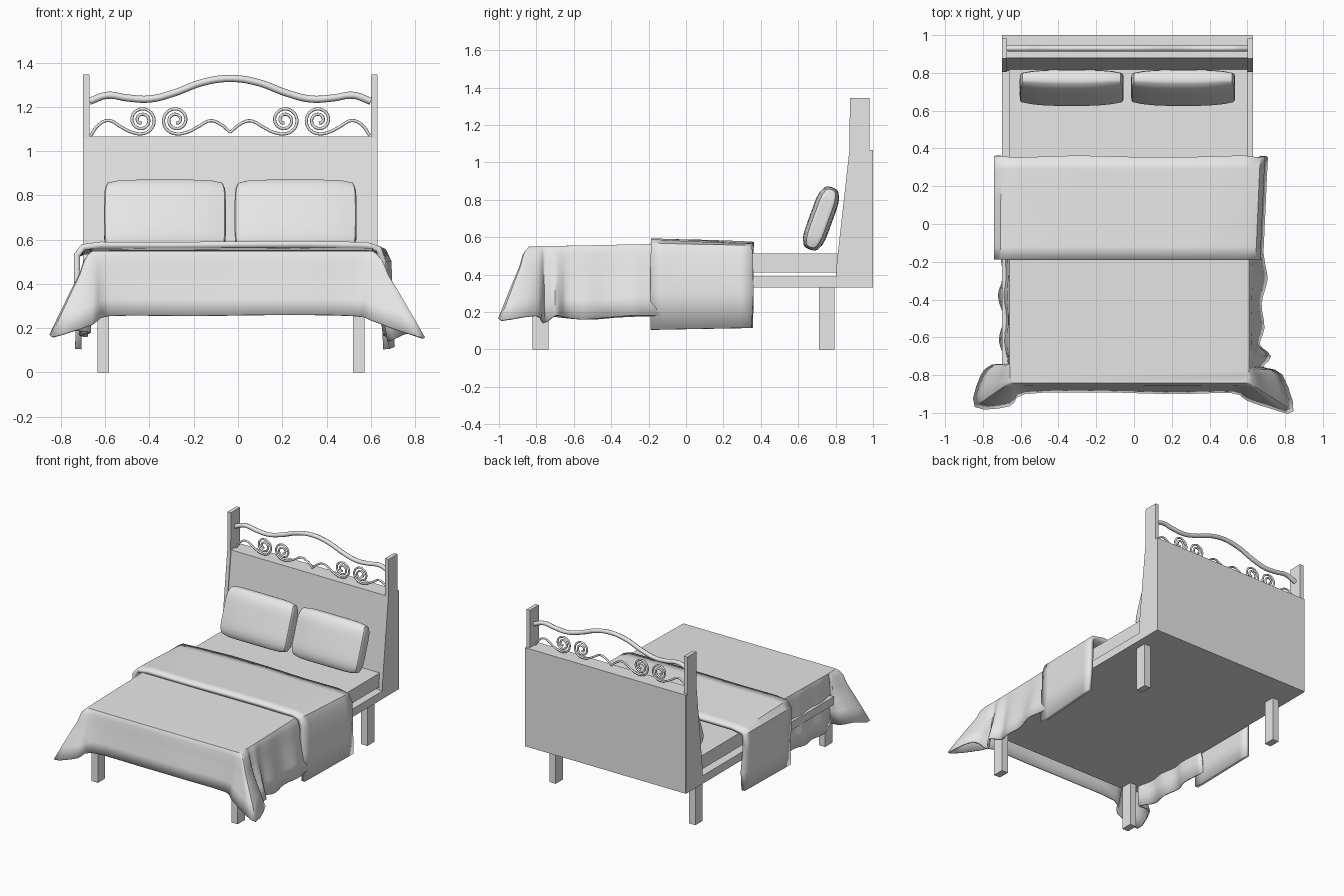
import bpy, bmesh, math
from mathutils import Matrix, Vector

if "Cube" in bpy.data.objects:
    bpy.data.objects.remove(bpy.data.objects["Cube"], do_unlink=True)

grey = bpy.data.materials.new("plain grey")
grey.use_nodes = True
grey.diffuse_color = (0.8, 0.8, 0.8, 1)
grey.node_tree.nodes["Principled BSDF"].inputs["Base Color"].default_value = (0.8, 0.8, 0.8, 1)

MID = -0.035          # centre line of the bed frame


def finish(name, bm, smooth=None, thickness=0, bevel=0):
    bmesh.ops.recalc_face_normals(bm, faces=bm.faces[:])
    mesh = bpy.data.meshes.new(name)
    bm.to_mesh(mesh)
    bm.free()
    ob = bpy.data.objects.new(name, mesh)
    bpy.context.collection.objects.link(ob)
    mesh.materials.append(grey)
    if thickness:
        mod = ob.modifiers.new("thickness", 'SOLIDIFY')
        mod.thickness, mod.offset = thickness, 0
    if bevel:
        mod = ob.modifiers.new("round", 'BEVEL')
        mod.width, mod.segments = bevel, 4
    if smooth:
        bpy.ops.object.select_all(action='DESELECT')
        bpy.context.view_layer.objects.active = ob
        ob.select_set(True)
        bpy.ops.object.shade_smooth_by_angle(angle=math.radians(smooth))
    return ob


def box(name, x0, x1, y0, y1, z0, z1):
    bm = bmesh.new()
    bmesh.ops.create_cube(bm, size=1)
    for v in bm.verts:
        v.co = (x1 if v.co.x > 0 else x0, y1 if v.co.y > 0 else y0, z1 if v.co.z > 0 else z0)
    return finish(name, bm)


def side_profile(name, x0, x1, points):
    """Closed y-z outline pulled along x."""
    bm = bmesh.new()
    face = bm.faces.new([bm.verts.new((x0, y, z)) for y, z in points])
    ext = bmesh.ops.extrude_face_region(bm, geom=[face])["geom"]
    bmesh.ops.translate(bm, vec=(x1 - x0, 0, 0),
                        verts=[g for g in ext if isinstance(g, bmesh.types.BMVert)])
    return finish(name, bm)


def tube(name, points, radius, y=0.93):
    """Round bar through x-z points."""
    cu = bpy.data.curves.new(name, 'CURVE')
    cu.dimensions = '3D'
    cu.bevel_depth, cu.bevel_resolution, cu.resolution_u = radius, 2, 5
    cu.use_fill_caps = True
    sp = cu.splines.new('BEZIER')
    sp.bezier_points.add(len(points) - 1)
    for bp, (x, z) in zip(sp.bezier_points, points):
        bp.co = (x, y, z)
        bp.handle_left_type = bp.handle_right_type = 'AUTO'
    cu.materials.append(grey)
    ob = bpy.data.objects.new(name, cu)
    bpy.context.collection.objects.link(ob)


def mirrored(points):
    return [(2 * MID - x, z) for x, z in points]


# Frame, mattress and legs
box("bed_base", -0.70, 0.63, -0.835, 0.84, 0.33, 0.39)
box("mattress", -0.662, 0.60, -0.825, 0.84, 0.41, 0.512)
for side, x in (("right", -0.635), ("left", 0.52)):
    for end, y in (("front", -0.82), ("back", 0.71)):
        box(f"{end}_{side}_leg", x, x + 0.052, y, y + 0.085, 0, 0.34)

# Headboard posts and panel
post = [(0.803, 0.33), (0.995, 0.33), (0.995, 1.06), (0.982, 1.06),
        (0.982, 1.345), (0.877, 1.345), (0.873, 1.06), (0.805, 0.45)]
side_profile("right_post", -0.70, -0.672, post)
side_profile("left_post", 0.602, 0.63, post)
side_profile("headboard_panel", -0.698, 0.628,
             [(0.808, 0.33), (1.0, 0.33), (1.0, 1.066), (0.88, 1.066), (0.81, 0.45)])

# Wavy top rail
half = [(-0.67, 1.225), (-0.59, 1.252), (-0.5, 1.24), (-0.4, 1.235),
        (-0.29, 1.262), (-0.16, 1.31)]
tube("top_rail", half + [(MID, 1.328)] + mirrored(half)[::-1], 0.016)


# Scrollwork
def spiral(cx, turn):
    pts = []
    for i in range(21):
        a = -math.pi / 2 + turn * i * math.pi / 5
        r = 0.062 - 0.0024 * i
        pts.append((cx + r * math.cos(a), 1.14 + r * math.sin(a)))
    return pts


outer = [(-0.665, 1.07), (-0.63, 1.118), (-0.585, 1.138), (-0.53, 1.11), (-0.48, 1.085)] + spiral(-0.435, 1)
inner = [(MID, 1.085), (-0.08, 1.122), (-0.125, 1.137), (-0.18, 1.11), (-0.23, 1.085)] + spiral(-0.28, -1)
for label, pts in (("outer", outer), ("inner", inner)):
    tube(f"right_{label}_scroll", pts, 0.007)
    tube(f"left_{label}_scroll", mirrored(pts), 0.007)


# Pillows leaning on the headboard
def pillow(name, cx):
    bm = bmesh.new()
    bmesh.ops.create_cube(bm, size=2)
    bmesh.ops.subdivide_edges(bm, edges=bm.edges[:], cuts=9, use_grid_fill=True)
    for v in bm.verts:
        x, y, z = v.co
        v.co = (0.275 * x * (1 - 0.04 * z ** 6),
                0.062 * y * (1 - 0.35 * abs(x) ** 3) * (1 - 0.4 * z ** 6),
                0.177 * z * (1 - 0.06 * x ** 8) * (1 - 0.05 * y * y))
    bm.transform(Matrix.Translation((cx, 0.722, 0.70)) @ Matrix.Rotation(math.radians(-20), 4, 'X'))
    ob = finish(name, bm, smooth=60)
    mod = ob.modifiers.new("soften", 'SMOOTH')
    mod.iterations, mod.factor = 2, 0.4


pillow("right_pillow", -0.33)
pillow("left_pillow", 0.26)

# Duvet: hem line from left side round the foot to the right side
hem = [(0.67, -0.1, 0.18), (0.69, -0.22, 0.18), (0.70, -0.3, 0.18), (0.67, -0.42, 0.17),
       (0.685, -0.55, 0.16), (0.66, -0.64, 0.17), (0.72, -0.70, 0.18), (0.68, -0.76, 0.14),
       (0.78, -0.80, 0.18), (0.84, -0.99, 0.155), (0.72, -0.97, 0.19), (0.60, -0.93, 0.235),
       (0.52, -0.89, 0.255), (0.2, -0.895, 0.26), (-0.2, -0.885, 0.255), (-0.58, -0.895, 0.255),
       (-0.66, -0.96, 0.215), (-0.84, -0.965, 0.16), (-0.81, -0.81, 0.2), (-0.75, -0.75, 0.19),
       (-0.67, -0.74, 0.18), (-0.71, -0.62, 0.165), (-0.685, -0.5, 0.16), (-0.715, -0.38, 0.17),
       (-0.69, -0.28, 0.175), (-0.71, -0.1, 0.18)]


def refine(points, n=3):
    out = []
    for i in range(len(points) - 1):
        a, b = Vector(points[i]), Vector(points[i + 1])
        p = Vector(points[max(i - 1, 0)])
        q = Vector(points[min(i + 2, len(points) - 1)])
        for k in range(n):
            t = k / n
            out.append(a + 0.5 * t * (b - p + t * (2 * p - 5 * a + 4 * b - q + t * (3 * (a - b) + q - p))))
    return out + [Vector(points[-1])]


line = refine(hem)
steps = (0, 0.04, 0.12, 0.3, 0.5, 0.75, 1)
bm = bmesh.new()
cols = []
for h in line:
    top = Vector((min(max(h.x, -0.655), 0.605), max(h.y, -0.838), 0.545 + 0.02 * (h.y + 0.84)))
    col = []
    for t in steps:
        spread = t ** 0.8 if t < 0.3 else t
        p = top.lerp(h, spread)
        p.z = top.z + (h.z - top.z) * t ** 1.08
        col.append(bm.verts.new(p))
    cols.append(col)
for a, b in zip(cols, cols[1:]):
    for i in range(len(steps) - 1):
        bm.faces.new((a[i], a[i + 1], b[i + 1], b[i]))
bmesh.ops.remove_doubles(bm, verts=bm.verts[:], dist=0.0005)
rim = [e for e in bm.edges if e.is_boundary and all(v.co.z > 0.53 for v in e.verts)]
ends = [v for v in bm.verts if v.co.z > 0.53 and abs(v.co.y + 0.1) < 0.001
        and any(v in e.verts for e in rim) and -0.656 < v.co.x < 0.606]
ends.sort(key=lambda v: abs(v.co.x - MID))
loop_left = min(ends, key=lambda v: (-v.co.z, v.co.x))
loop_right = min(ends, key=lambda v: (-v.co.z, -v.co.x))
rim = [e for e in rim if not (abs(e.verts[0].co.y + 0.1) < 0.001 and abs(e.verts[1].co.y + 0.1) < 0.001)]
if loop_left is not loop_right:
    rim.append(bm.edges.new((loop_left, loop_right)))
bmesh.ops.contextual_create(bm, geom=rim)
finish("duvet", bm, smooth=40, thickness=0.012)

# Folded throw across the bed
section = [(-0.722, 0.105), (-0.718, 0.25), (-0.728, 0.42), (-0.728, 0.53), (-0.70, 0.553),
           (-0.62, 0.562), (-0.3, 0.565), (0.0, 0.568), (0.3, 0.565), (0.58, 0.562),
           (0.635, 0.55), (0.655, 0.5), (0.66, 0.3), (0.67, 0.105)]
rows = 8
bm = bmesh.new()
grid = []
for j in range(rows + 1):
    t = j / rows
    row = []
    for i, (x, z) in enumerate(section):
        flat = 1 if z > 0.54 else 0
        y = -0.188 + 0.545 * t + 0.006 * math.sin(i * 2.3) * (1 if j == rows else 0)
        out = 0.025 * t if x > 0.6 else 0
        lift = flat * (0.012 - 0.02 * t + 0.003 * math.sin(i * 1.7 + 3 * t))
        row.append(bm.verts.new((x + out, y, z + lift + (0.01 * t if z < 0.11 else 0))))
    grid.append(row)
for a, b in zip(grid, grid[1:]):
    for i in range(len(section) - 1):
        bm.faces.new((a[i], a[i + 1], b[i + 1], b[i]))
finish("throw", bm, smooth=35, thickness=0.028)
